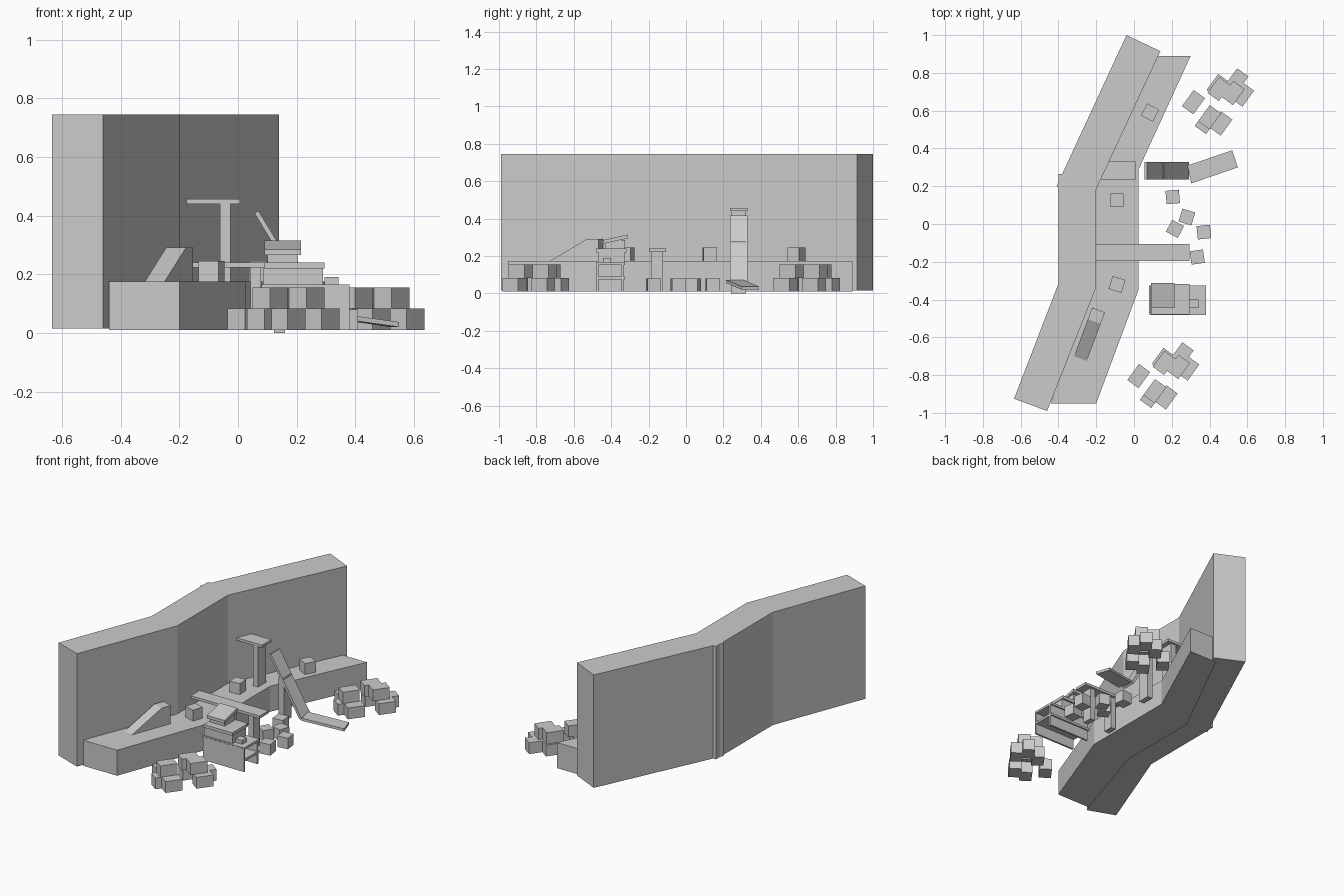
import bpy, bmesh
from math import radians
from mathutils import Matrix, Vector

if "Cube" in bpy.data.objects:
    bpy.data.objects.remove(bpy.data.objects["Cube"])


def finish(name, bm, mat=None):
    bmesh.ops.recalc_face_normals(bm, faces=bm.faces)
    if mat:
        bm.transform(mat)
    me = bpy.data.meshes.new(name)
    bm.to_mesh(me)
    bm.free()
    ob = bpy.data.objects.new(name, me)
    bpy.context.collection.objects.link(ob)
    return ob


def extrude(name, pts, vec, mat=None):
    """Closed polygon of 3D points swept along vec."""
    bm = bmesh.new()
    f = bm.faces.new([bm.verts.new(p) for p in pts])
    r = bmesh.ops.extrude_face_region(bm, geom=[f])
    vs = [v for v in r["geom"] if isinstance(v, bmesh.types.BMVert)]
    bmesh.ops.translate(bm, verts=vs, vec=vec)
    # extrude_face_region removes nothing here, so make sure the base stays closed
    bmesh.ops.holes_fill(bm, edges=bm.edges)
    return finish(name, bm, mat)


def prism(name, pts, z0, z1):
    return extrude(name, [(x, y, z0) for x, y in pts], (0, 0, z1 - z0))


def block(name, centre, size, rot=0):
    bm = bmesh.new()
    bmesh.ops.create_cube(bm, size=1)
    m = Matrix.Translation(centre) @ Matrix.Rotation(radians(rot), 4, 'Z') @ Matrix.Diagonal((*size, 1))
    return finish(name, bm, m)


def span(name, x0, x1, y0, y1, z0, z1):
    return block(name, ((x0 + x1) / 2, (y0 + y1) / 2, (z0 + z1) / 2), (x1 - x0, y1 - y0, z1 - z0))


# Back wall, bent in three stretches
prism("wall_front", [(-.635, -.925), (-.46, -.99), (-.20, -.335), (-.20, .265), (-.40, .265), (-.40, -.315)], .015, .745)
prism("wall_rear", [(-.04, 1.0), (.14, .915), (-.23, .12), (-.41, .20)], .015, .745)

# Raised platform following the wall
prism("platform", [(-.44, -.95), (-.20, -.95), (.025, -.345), (.025, .29), (.30, .89),
                   (.10, .89), (-.25, .20), (-.25, -.35)], .01, .175)

# Wedge ramp on the platform
ramp = Matrix.Translation((-.284, -.713, .175)) @ Matrix.Rotation(radians(-20.5), 4, 'Z')
extrude("ramp", [(-.036, 0, 0), (-.036, .21, .117), (-.036, .275, .117), (-.036, .275, 0)], (.072, 0, 0), ramp)

# Loose cubes on the platform and on the ground
for i, (x, y, z, r) in enumerate([
        (.085, .59, .21, -28), (-.09, .127, .21, 4), (-.09, -.32, .21, -17),
        (.205, .143, .045, 5), (.28, .037, .045, -17), (.217, -.026, .045, -28),
        (.37, -.043, .045, 6), (.335, -.175, .045, 8)]):
    block(f"cube_{i}", (x, y, z), (.071, .071, .071), r)

# Bridge plank and its posts
span("bridge", -.205, .293, -.197, -.107, .223, .24)
for i, x in enumerate((.06, .225)):
    span(f"bridge_post_{i}", x - .018, x + .018, -.187, -.122, .01, .223)

# Lookout slab on a post
span("lookout_slab", -.187, .007, .235, .33, .44, .457)
span("lookout_post", -.062, -.025, .24, .32, .17, .44)

# Steep slide plank with support, and its shallow run-out
extrude("slide", [(.055, .236, .41), (.07, .236, .416), (.29, .236, .055), (.275, .236, .046)], (0, .092, 0))
span("slide_post", .123, .16, .24, .32, 0, .28)
extrude("slide_runout", [(.283, .31, .055), (.52, .39, .02), (.55, .30, .02), (.303, .215, .055)], (0, 0, .017))

# Stacked board hut: panels, shelves, body, tilted roof
for i, y in enumerate((-.475, -.34)):
    span(f"hut_panel_{i}", .085, .38, y - .006, y + .006, .01, .158)
for i, z in enumerate((.083, .158)):
    span(f"hut_shelf_{i}", .08, .38, -.48, -.325, z - .007, z + .007)
span("hut_body", .085, .29, -.47, -.33, .165, .22)
span("hut_deck", .09, .295, -.48, -.318, .22, .24)
span("hut_neck", .10, .205, -.43, -.325, .24, .285)
span("hut_box", .295, .342, -.445, -.40, .165, .19)
extrude("hut_roof", [(.09, -.445, .265), (.09, -.445, .285), (.09, -.313, .315), (.09, -.313, .295)], (.125, 0, 0))

# Two identical piles of crates: lower layer and upper layer
crates = [(.025, -.805, 0), (.155, -.72, 0), (.255, -.69, 0), (.285, -.765, 0), (.092, -.91, 0), (.17, -.918, 0),
          (.16, -.735, 1), (.235, -.757, 1), (.11, -.885, 1)]
for p, (dx, dy) in enumerate([(0, 0), (.29, 1.45)]):
    for i, (x, y, k) in enumerate(crates):
        block(f"crate_{p}_{i}", (x + dx, y + dy, .046 + k * .073), (.105, .074, .073), 54)
